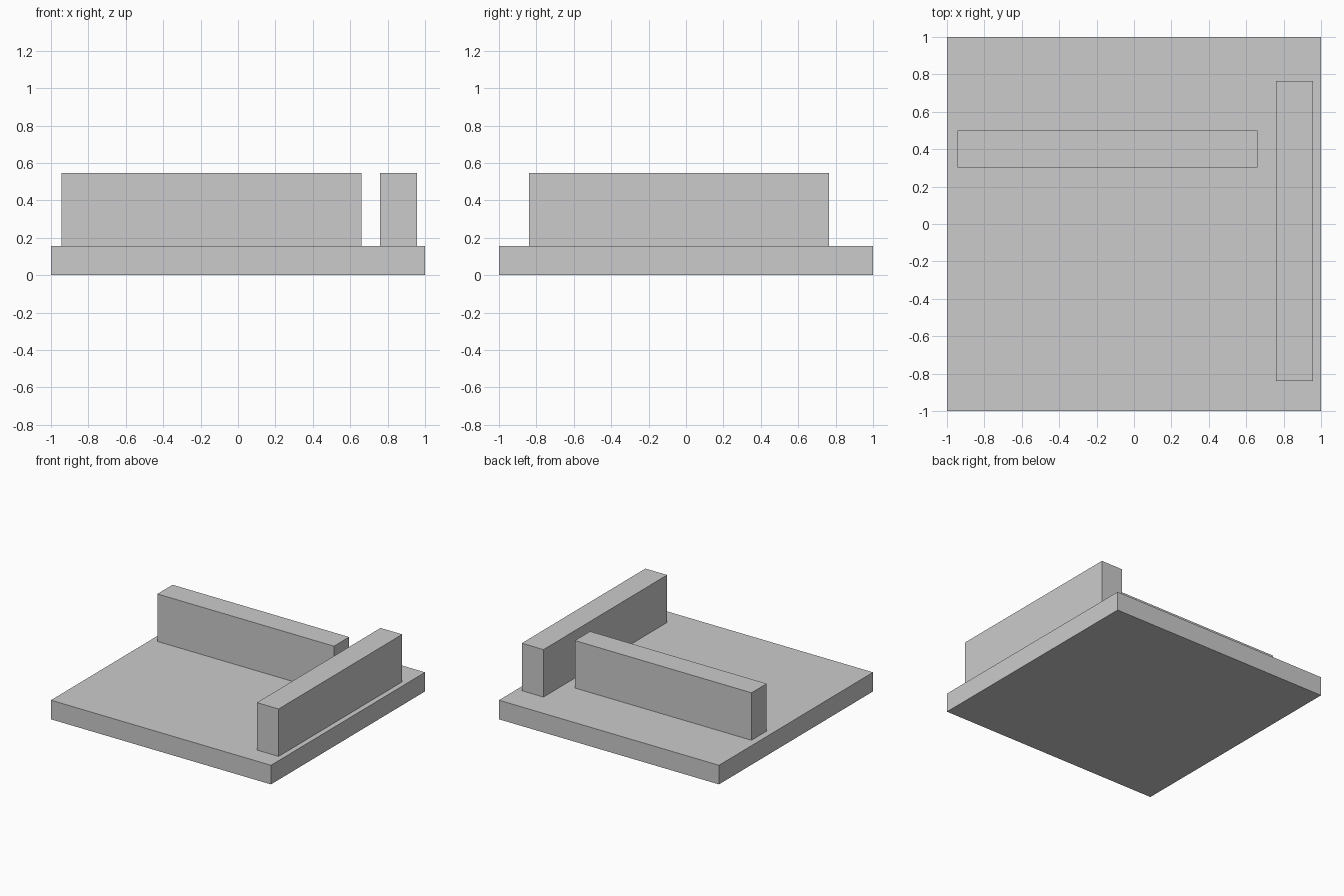
import bpy

if "Cube" in bpy.data.objects:
    bpy.data.objects.remove(bpy.data.objects["Cube"])


def box(name, lo, hi):
    """Axis-aligned box between two opposite corners."""
    centre = [(a + b) / 2 for a, b in zip(lo, hi)]
    size = [b - a for a, b in zip(lo, hi)]
    bpy.ops.mesh.primitive_cube_add(size=1, location=centre)
    obj = bpy.context.object
    obj.name = name
    obj.scale = size
    bpy.ops.object.transform_apply(location=False, rotation=False, scale=True)
    return obj


BASE_TOP = 0.157
WALL_TOP = 0.547

# Square floor slab
box("floor_slab", (-1, -1, 0), (1, 1, BASE_TOP))

# Two equal low walls standing on the slab
box("back_wall", (-0.945, 0.303, BASE_TOP), (0.66, 0.5, WALL_TOP))
box("right_wall", (0.76, -0.84, BASE_TOP), (0.957, 0.765, WALL_TOP))
